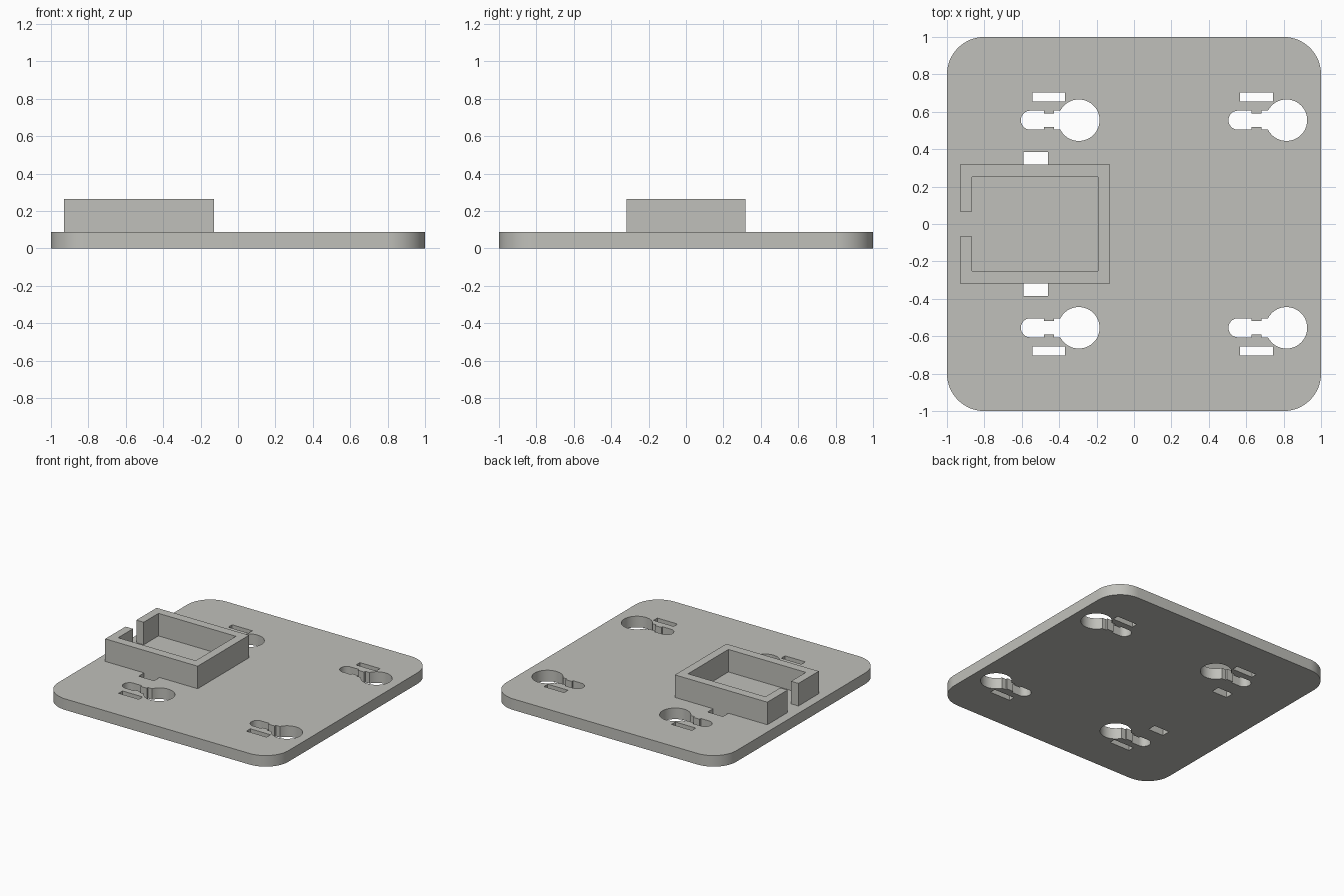
import bpy, bmesh, math

if "Cube" in bpy.data.objects:
    bpy.data.objects.remove(bpy.data.objects["Cube"])

PLATE_TOP, WALL_TOP = 0.087, 0.264

grey = bpy.data.materials.new("warm_grey")
grey.diffuse_color = (0.53, 0.53, 0.495, 1)
grey.use_nodes = True
grey.node_tree.nodes["Principled BSDF"].inputs["Base Color"].default_value = grey.diffuse_color


def arc(cx, cy, r, a0, a1, n):
    """Points along an arc, angles in degrees."""
    return [(cx + r * math.cos(math.radians(a0 + (a1 - a0) * i / n)),
             cy + r * math.sin(math.radians(a0 + (a1 - a0) * i / n))) for i in range(n + 1)]


def rect(x0, x1, y0, y1):
    return [(x0, y0), (x1, y0), (x1, y1), (x0, y1)]


def extrude_outlines(name, outlines, z0, z1):
    """Solid from closed outlines; inner outlines become through holes."""
    curve = bpy.data.curves.new(name, 'CURVE')
    curve.dimensions, curve.fill_mode = '2D', 'BOTH'
    curve.extrude = (z1 - z0) / 2
    for pts in outlines:
        spline = curve.splines.new('POLY')
        spline.points.add(len(pts) - 1)
        for p, (x, y) in zip(spline.points, pts):
            p.co = (x, y, 0, 1)
        spline.use_cyclic_u = True
    helper = bpy.data.objects.new(name + "_outline", curve)
    bpy.context.collection.objects.link(helper)
    bpy.context.view_layer.update()
    mesh = bpy.data.meshes.new_from_object(
        helper.evaluated_get(bpy.context.evaluated_depsgraph_get()))
    bpy.data.objects.remove(helper)

    # Weld the caps to the sides and set the height
    bm = bmesh.new()
    bm.from_mesh(mesh)
    bmesh.ops.remove_doubles(bm, verts=bm.verts, dist=1e-5)
    bmesh.ops.translate(bm, verts=bm.verts, vec=(0, 0, (z0 + z1) / 2))
    bmesh.ops.recalc_face_normals(bm, faces=bm.faces)
    bm.to_mesh(mesh)
    bm.free()
    mesh.materials.clear()
    mesh.materials.append(grey)
    obj = bpy.data.objects.new(name, mesh)
    bpy.context.collection.objects.link(obj)
    bpy.ops.object.select_all(action='DESELECT')
    obj.select_set(True)
    bpy.context.view_layer.objects.active = obj
    bpy.ops.object.shade_smooth_by_angle(angle=math.radians(30))
    return obj


def keyhole(cx, cy):
    """Round head at (cx, cy), narrow neck to -x with a pair of snap teeth."""
    r, h, tooth = 0.111, 0.051, 0.036
    a = math.degrees(math.asin(h / r))
    upper = [(-0.133, h), (-0.133, tooth), (-0.187, tooth), (-0.187, h)]
    lower = [(x, -y) for x, y in reversed(upper)]
    pts = arc(0, 0, r, a - 180, 180 - a, 40) + upper
    pts += arc(-0.259, 0, h, 90, 270, 16) + lower
    return [(cx + x, cy + y) for x, y in pts]


# Base plate: rounded square with keyholes, spring slots and clip windows
c, r = 0.8, 0.2
outline = (arc(c, c, r, 0, 90, 16) + arc(-c, c, r, 90, 180, 16)
           + arc(-c, -c, r, 180, 270, 16) + arc(c, -c, r, 270, 360, 16))
holes = []
for s in (-1, 1):
    for x in (-0.295, 0.815):
        holes.append(keyhole(x, s * 0.555))
        y0, y1 = sorted((s * 0.656, s * 0.704))
        holes.append(rect(x - 0.249, x - 0.073, y0, y1))
    y0, y1 = sorted((s * 0.319, s * 0.386))
    holes.append(rect(-0.592, -0.459, y0, y1))
extrude_outlines("base_plate", [outline] + holes, 0, PLATE_TOP)

# Holder wall: rectangular frame with a cable gap on the left side
half = [(-0.93, 0.067), (-0.93, 0.319), (-0.127, 0.319)]
inner = [(-0.193, 0.25), (-0.866, 0.25), (-0.866, 0.067)]
flip = lambda pts: [(x, -y) for x, y in reversed(pts)]
extrude_outlines("holder_wall", [half + flip(half) + flip(inner) + inner],
                 PLATE_TOP, WALL_TOP)
